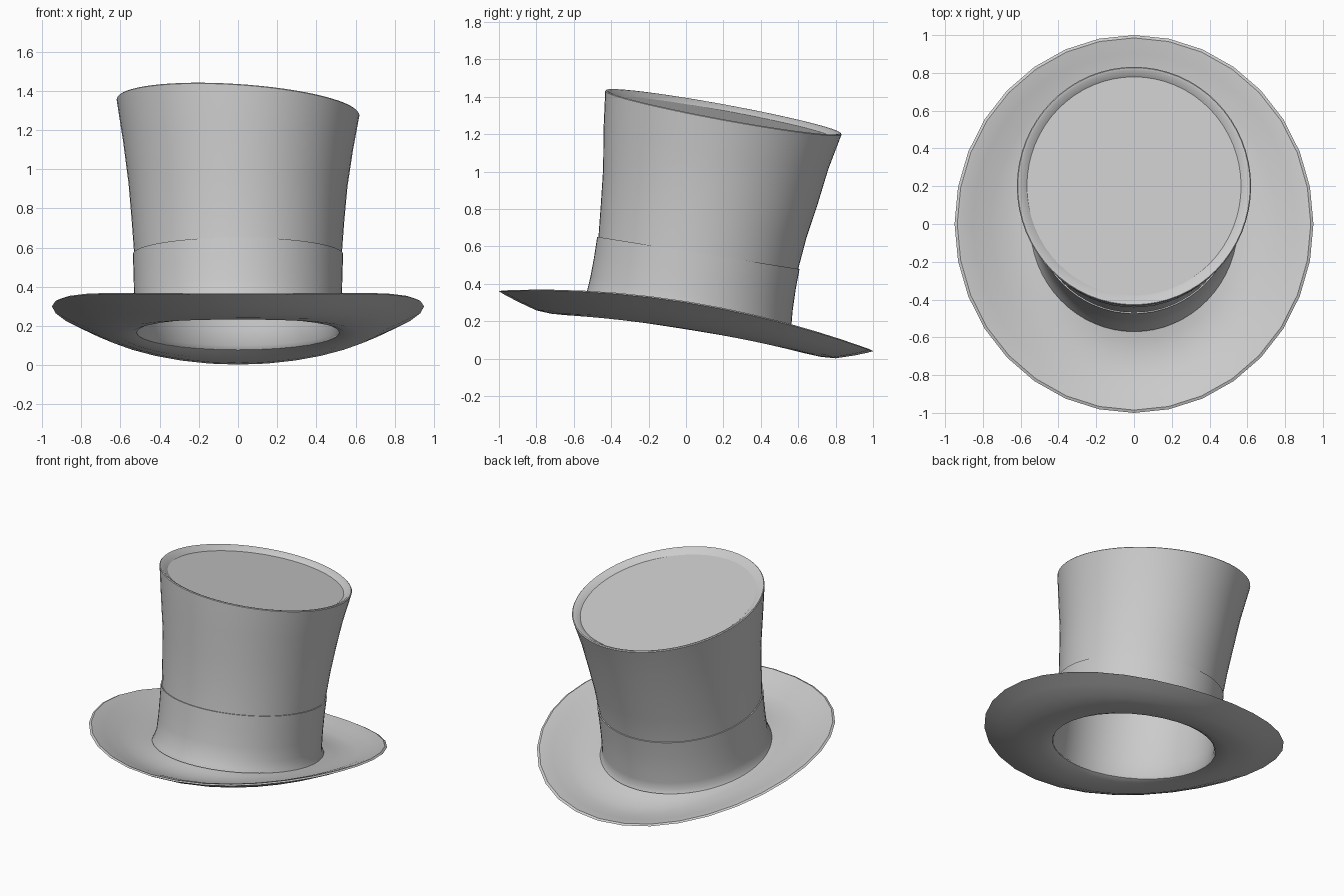
import bpy, bmesh, math

if "Cube" in bpy.data.objects:
    bpy.data.objects.remove(bpy.data.objects["Cube"])


def loft(name, rings, n, closed=False, cap_end=False):
    """Skin a list of rings; each ring is a function angle -> (x, y, z)."""
    bm = bmesh.new()
    loops = [[bm.verts.new(r(2 * math.pi * i / n)) for i in range(n)] for r in rings]
    pairs = list(zip(loops, loops[1:]))
    if closed:
        pairs.append((loops[-1], loops[0]))
    for a, b in pairs:
        for i in range(n):
            j = (i + 1) % n
            bm.faces.new((a[i], a[j], b[j], b[i]))
    if cap_end:
        bm.faces.new(loops[-1])
    bmesh.ops.recalc_face_normals(bm, faces=bm.faces)
    mesh = bpy.data.meshes.new(name)
    bm.to_mesh(mesh)
    bm.free()
    ob = bpy.data.objects.new(name, mesh)
    bpy.context.collection.objects.link(ob)
    bpy.ops.object.select_all(action='DESELECT')
    ob.select_set(True)
    bpy.context.view_layer.objects.active = ob
    bpy.ops.object.shade_smooth_by_angle(angle=math.radians(32))
    return ob


def tilted(cy, cz, rx, ry, slope_y, slope_x, grow=0.0, lift=0.0):
    """Elliptical ring lying in a tilted plane."""
    def point(a):
        x, dy = (rx + grow) * math.cos(a), (ry + grow) * math.sin(a)
        return (x, cy + dy, cz + lift + slope_y * dy + slope_x * x)
    return point


def brim_ring(f, dip, side_rise):
    """Brim ring: tilted plane with a dip, plus upturned sides."""
    def point(a):
        x, y = 0.95 * f * math.cos(a), f * math.sin(a)
        return (x, y, 0.165 - 0.16 * y + dip + side_rise * math.cos(a) ** 2)
    return point


# Saddle-shaped brim: underside, rounded edge, upper side
brim_profile = [
    (0.545, 0.0, 0.0), (0.575, -0.018, 0.01), (0.64, -0.035, 0.03),
    (0.72, -0.04, 0.055), (0.80, -0.035, 0.075), (0.90, -0.004, 0.09),
    (0.97, 0.022, 0.10), (1.0, 0.035, 0.10), (0.985, 0.042, 0.10),
    (0.965, 0.037, 0.10), (0.90, 0.022, 0.09), (0.80, -0.008, 0.075),
    (0.70, -0.012, 0.05), (0.62, 0.0, 0.025), (0.545, 0.024, 0.0)]
loft("brim", [brim_ring(*p) for p in brim_profile], 32, closed=True)

# Crown rings from base to top: centre y, centre z, radii, slopes
crown = [
    (0.000, 0.185, 0.530, 0.550, -0.16, 0.0),
    (0.015, 0.260, 0.525, 0.541, -0.16, 0.0),
    (0.030, 0.350, 0.524, 0.534, -0.16, 0.0),
    (0.048, 0.460, 0.526, 0.532, -0.16, 0.0),
    (0.066, 0.565, 0.530, 0.534, -0.16, 0.0),
    (0.095, 0.740, 0.543, 0.550, -0.165, 0.0),
    (0.130, 0.920, 0.559, 0.573, -0.17, -0.015),
    (0.160, 1.120, 0.587, 0.601, -0.177, -0.04),
    (0.200, 1.315, 0.620, 0.632, -0.183, -0.065)]
top = crown[-1]

# Crown wall with a sunken top
rings = [tilted(*c) for c in crown]
rings += [tilted(*top, grow=g, lift=h) for g, h in
          ((-0.005, 0.005), (-0.017, 0.003), (-0.053, -0.025))]
loft("crown", rings, 64, cap_end=True)

# Inner lining, open at the bottom
rings = [tilted(*c, grow=-0.02) for c in crown[:-1]]
rings += [tilted(*top, grow=-0.03, lift=-0.04)]
rings.insert(0, tilted(*crown[0], grow=-0.012, lift=-0.018))
loft("lining", rings, 64, cap_end=True)

# Hat band with a thin upper lip and a flared foot
rings = [tilted(*crown[0], grow=0.02, lift=0.005), tilted(*crown[0], grow=0.009, lift=0.03)]
rings += [tilted(*c, grow=0.007) for c in crown[1:5]]
rings += [tilted(*crown[4], grow=-0.003)]
loft("band", rings, 64)
